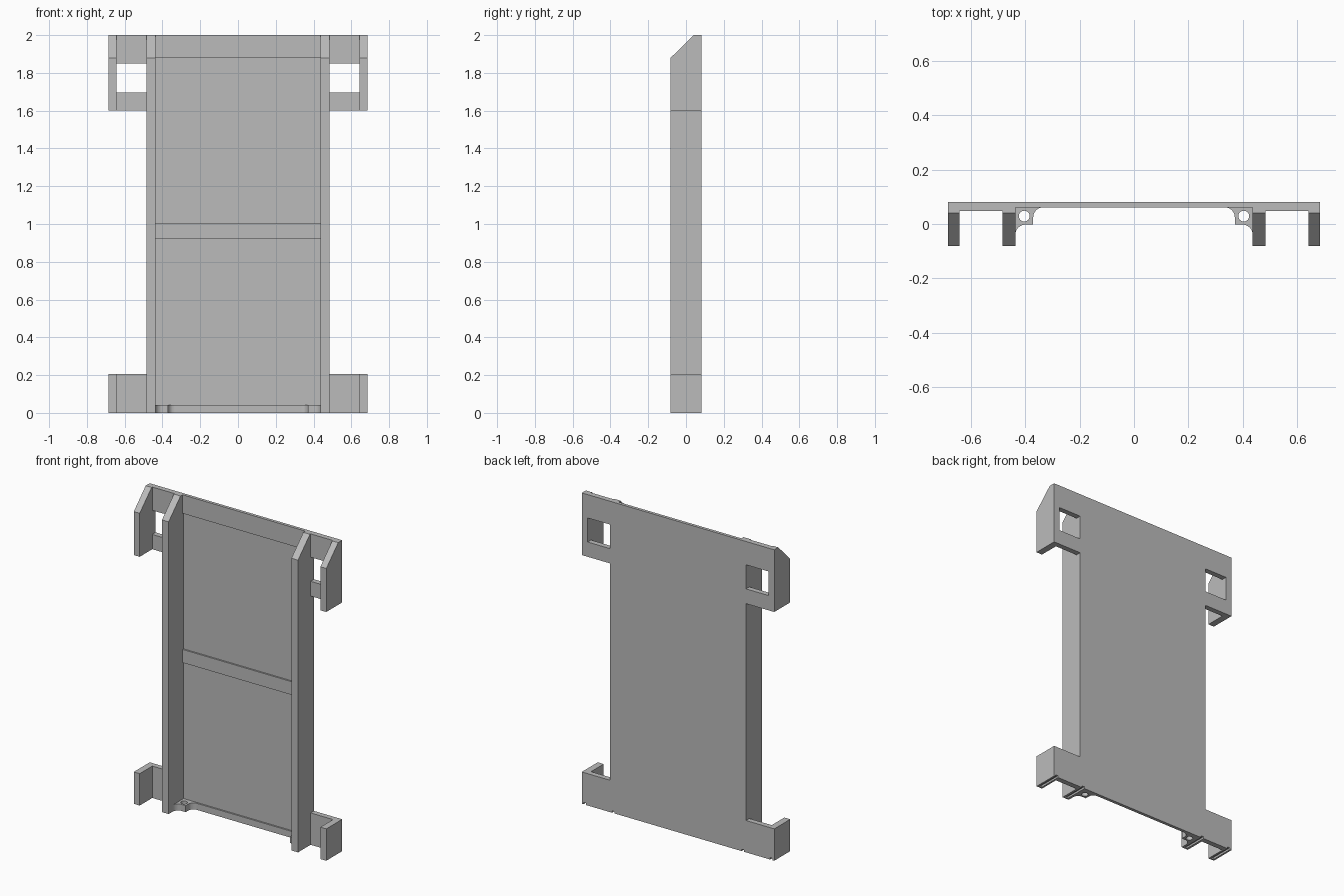
import bpy, bmesh
from math import sin, cos, pi
from mathutils import Vector

if "Cube" in bpy.data.objects:
    bpy.data.objects.remove(bpy.data.objects["Cube"])

grey = bpy.data.materials.new("plain grey")
grey.use_nodes = True
grey.diffuse_color = (0.5, 0.5, 0.5, 1)
grey.node_tree.nodes["Principled BSDF"].inputs["Base Color"].default_value = (0.5, 0.5, 0.5, 1)

BACK, FRONT, STRIP, PANEL, EAR = 0.081, -0.081, 0.061, 0.071, 0.047
OUT, WALL_IN, RAIL_OUT, RAIL_IN = 0.685, 0.643, 0.484, 0.437
TOP, BEVEL, EAR_LOW, FOOT, LEDGE = 2.0, 1.88, 1.6, 0.205, 0.042


def extrude(name, points, along):
    """Closed prism from a planar outline."""
    bm = bmesh.new()
    face = bm.faces.new([bm.verts.new(p) for p in points])
    moved = bmesh.ops.extrude_face_region(bm, geom=[face])["geom"]
    bmesh.ops.translate(bm, vec=Vector(along),
                        verts=[v for v in moved if isinstance(v, bmesh.types.BMVert)])
    bmesh.ops.recalc_face_normals(bm, faces=bm.faces)
    mesh = bpy.data.meshes.new(name)
    bm.to_mesh(mesh)
    bm.free()
    mesh.materials.append(grey)
    ob = bpy.data.objects.new(name, mesh)
    bpy.context.collection.objects.link(ob)
    return ob


def box(name, x0, x1, y0, y1, z0, z1):
    return extrude(name, [(x0, y0, z0), (x1, y0, z0), (x1, y1, z0), (x0, y1, z0)],
                   (0, 0, z1 - z0))


def cut(ob, cutters):
    """Subtract the cutters and bake the result."""
    for c in cutters:
        c.hide_render = True
        mod = ob.modifiers.new("cut", 'BOOLEAN')
        mod.operation, mod.solver, mod.object = 'DIFFERENCE', 'EXACT', c
    bpy.context.view_layer.update()
    graph = bpy.context.evaluated_depsgraph_get()
    baked = bpy.data.meshes.new_from_object(ob.evaluated_get(graph))
    ob.modifiers.clear()
    ob.data = baked
    for c in cutters:
        bpy.data.objects.remove(c)


def groove(x):
    return box("groove_cutter", x - 0.009, x + 0.009, -0.07, 0.1, -0.02, 0.012)


def arc(cx, cy, r, a0, a1, n=8):
    return [(cx + r * cos(a0 + (a1 - a0) * i / n), cy + r * sin(a0 + (a1 - a0) * i / n))
            for i in range(n + 1)]


# Back plate: one outline with four ears
half = [(OUT, 0), (OUT, FOOT), (RAIL_OUT, FOOT), (RAIL_OUT, EAR_LOW), (OUT, EAR_LOW), (OUT, TOP)]
outline = half + [(-x, z) for x, z in reversed(half)]
plate = extrude("back_plate", [(x, EAR, z) for x, z in outline], (0, BACK - EAR, 0))

# Trough between the rails, two recessed bays, ear windows, foot grooves
mid_rail, mid_wall = (RAIL_IN + RAIL_OUT) / 2, (WALL_IN + OUT) / 2
cutters = [box("trough_cutter", -RAIL_IN, RAIL_IN, 0, STRIP, -0.1, 2.1)]
for z0, z1 in ((LEDGE, 0.92), (1.005, BEVEL)):
    cutters.append(box("bay_cutter", -RAIL_IN, RAIL_IN, -0.02, PANEL, z0, z1))
for s in (-1, 1):
    xs = sorted((s * RAIL_OUT, s * WALL_IN))
    cutters.append(box("window_cutter", *xs, 0, 0.2, 1.695, 1.85))
    cutters += [groove(s * mid_rail), groove(s * mid_wall)]
cut(plate, cutters)


def wall(name, x0, x1, z0, z1, bevelled):
    """Upright wall seen from the side, optionally with a sloped top."""
    side = [(FRONT, z0), (EAR, z0), (EAR, z1)]
    side += [(0.04, z1), (FRONT, BEVEL)] if bevelled else [(FRONT, z1)]
    ob = extrude(name, [(x0, y, z) for y, z in side], (x1 - x0, 0, 0))
    if z0 == 0:
        cut(ob, [groove((x0 + x1) / 2)])


for s, label in ((1, "left"), (-1, "right")):
    # Long rail, upper ear wall and lower ear wall
    wall(label + "_rail", s * RAIL_IN, s * RAIL_OUT, 0, TOP, True)
    wall(label + "_upper_ear_wall", s * WALL_IN, s * OUT, EAR_LOW, TOP, True)
    wall(label + "_lower_ear_wall", s * WALL_IN, s * OUT, 0, FOOT, False)

    # Drilled corner lug with concave fillets
    lug = [(RAIL_IN, STRIP)] + arc(0.335, 0.025, 0.036, pi / 2, 0)
    lug += [(0.371, -0.002)] + arc(0.399, -0.04, 0.038, pi / 2, 0)
    ob = extrude(label + "_screw_lug", [(s * x, y, 0) for x, y in lug], (0, 0, LEDGE))
    ring = arc(s * 0.404, 0.029, 0.02, 0, 2 * pi, 24)[:-1]
    cut(ob, [extrude("hole_cutter", [(x, y, -0.05) for x, y in ring], (0, 0, 0.2))])
